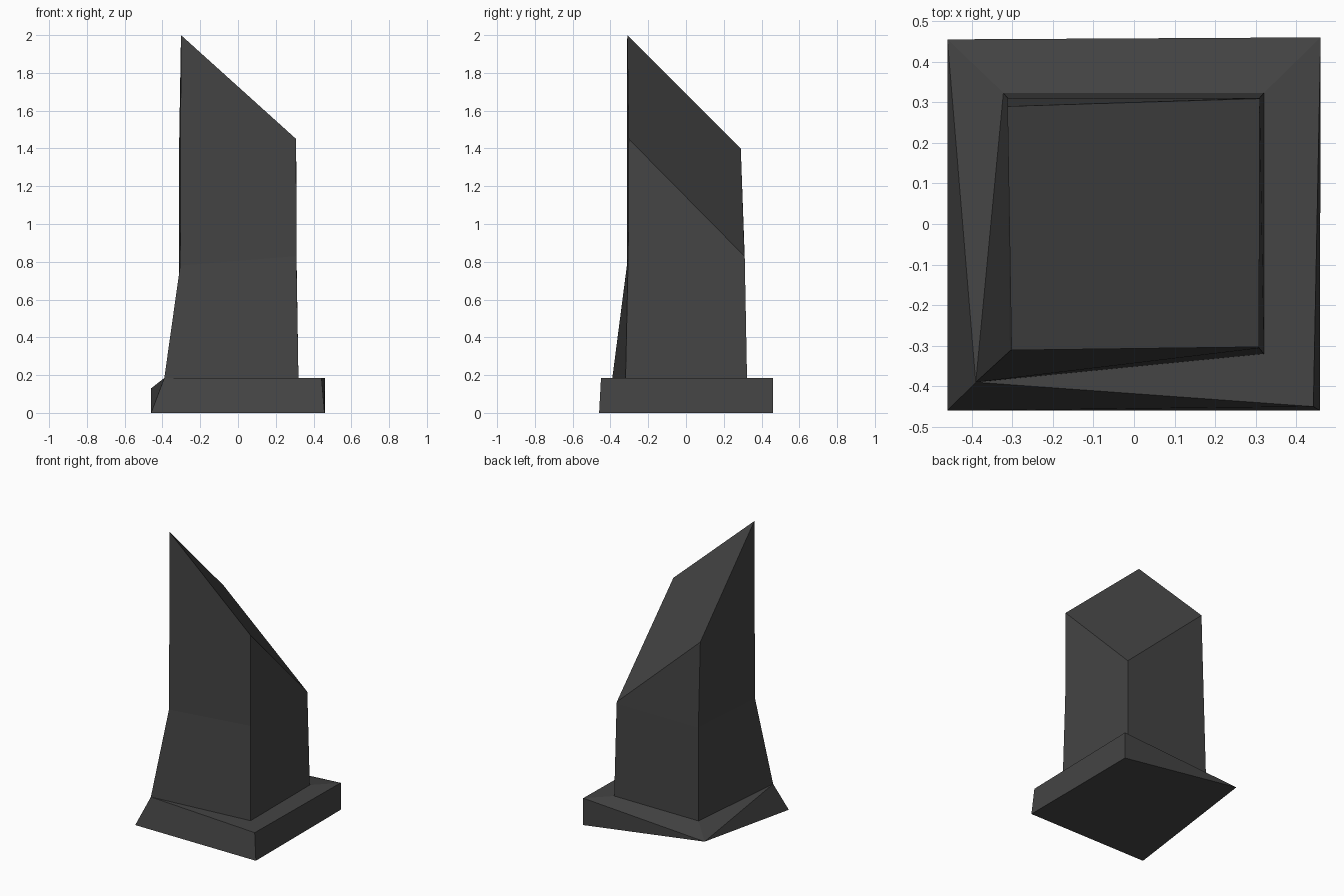
import bpy
import bmesh

cube = bpy.data.objects.get("Cube")
if cube:
    bpy.data.objects.remove(cube, do_unlink=True)

stone = bpy.data.materials.new("dark grey stone")
stone.use_nodes = True
colour = (0.058, 0.058, 0.058, 1)
stone.diffuse_color = colour
stone.node_tree.nodes["Principled BSDF"].inputs["Base Color"].default_value = colour


def loft(name, rings, cap_bottom=False, cap_top=False):
    """Skin four-cornered rings, merging corners that coincide."""
    bm = bmesh.new()
    loops = [[bm.verts.new(p) for p in ring] for ring in rings]
    for low, high in zip(loops, loops[1:]):
        for i in range(4):
            j = (i + 1) % 4
            bm.faces.new((low[i], low[j], high[j], high[i]))
    if cap_bottom:
        bm.faces.new(loops[0][::-1])
    if cap_top:
        bm.faces.new(loops[-1])
    bmesh.ops.remove_doubles(bm, verts=bm.verts, dist=0.001)
    mesh = bpy.data.meshes.new(name)
    bm.to_mesh(mesh)
    bm.free()
    mesh.materials.append(stone)
    obj = bpy.data.objects.new(name, mesh)
    bpy.context.collection.objects.link(obj)
    return obj


# Corner order: front right, front left, back left, back right
flare = (-0.39, -0.39, 0.185)
lifted = (-0.46, 0.455, 0.13)
foot = [flare, (0.32, -0.32, 0.185), (0.32, 0.323, 0.185), (-0.322, 0.323, 0.185)]

# Plinth: tapered front right corner and raised back right corner
plinth_bottom = [(-0.46, -0.46, 0), (0.458, -0.46, 0), (0.46, 0.46, 0), lifted]
plinth_top = [flare, (0.442, -0.45, 0.185), (0.46, 0.46, 0.185), lifted]
loft("plinth", [plinth_bottom, plinth_top, foot], cap_bottom=True)

# Shaft: flared foot, bend ring and slanted cut top
bend = [(-0.306, -0.313, 0.78), (0.309, -0.306, 0.83),
        (0.31, 0.311, 0.82), (-0.312, 0.311, 0.82)]
cut = [(-0.302, -0.311, 2.0), (0.308, -0.303, 1.45),
       (0.31, 0.309, 0.83), (-0.312, 0.29, 1.40)]
loft("shaft", [foot, bend, cut], cap_top=True)
